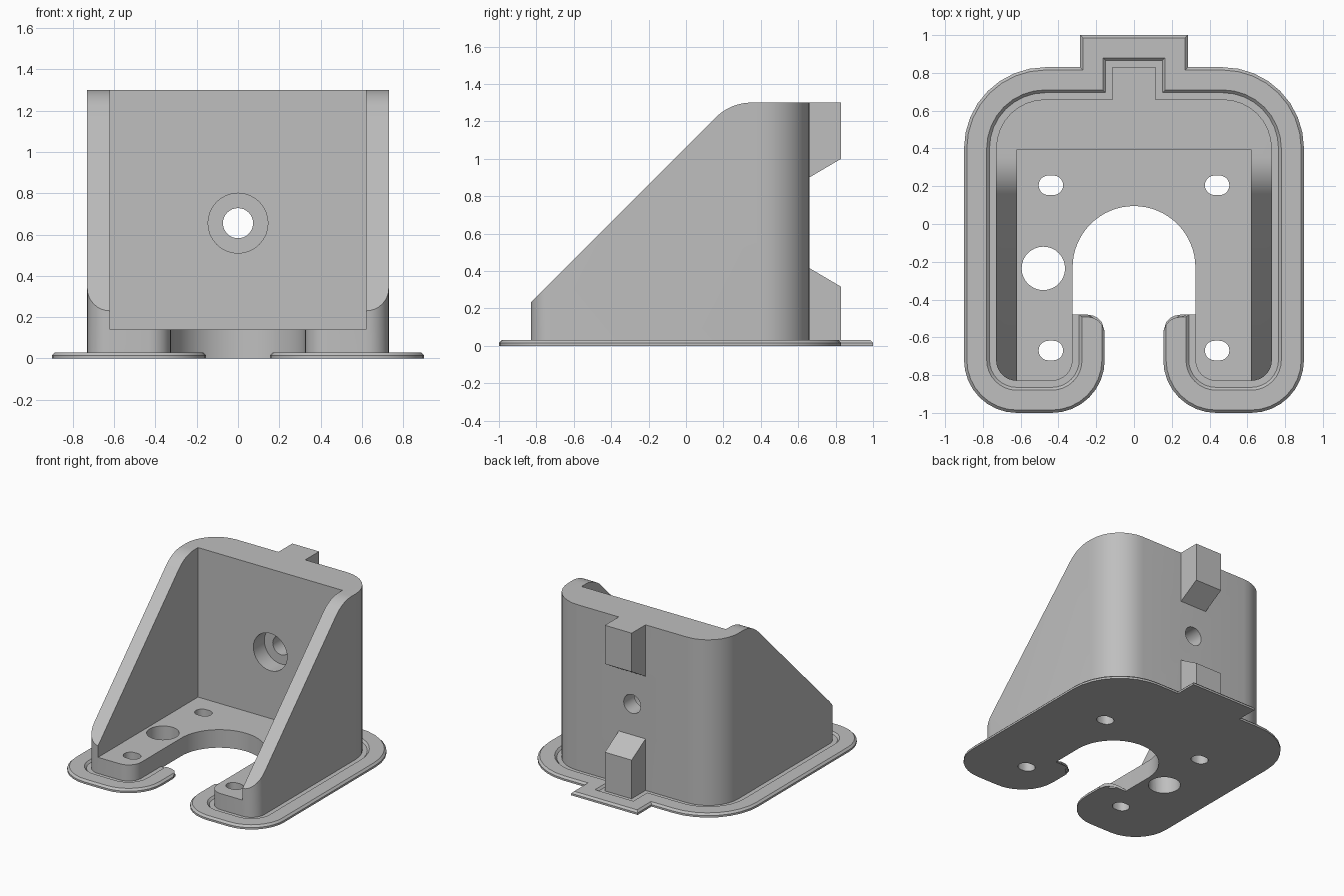
import bpy, bmesh
from math import sin, cos, pi, sqrt, radians
from mathutils import Vector

if "Cube" in bpy.data.objects:
    bpy.data.objects.remove(bpy.data.objects["Cube"])

HALF_W, FRONT, BACK, TOP = 0.73, -0.83, 0.66, 1.30
NOTCH_R, NOTCH_Y = 0.325, -0.23
KEY_HALF, KEY_BACK = 0.115, 0.83
FLOOR = 0.14

grey = bpy.data.materials.new("light grey plastic")
grey.use_nodes = True
colour = (0.52, 0.52, 0.52, 1)
grey.diffuse_color = colour
grey.node_tree.nodes["Principled BSDF"].inputs["Base Color"].default_value = colour


def finish(name, bm):
    bmesh.ops.recalc_face_normals(bm, faces=bm.faces)
    mesh = bpy.data.meshes.new(name)
    bm.to_mesh(mesh)
    bm.free()
    mesh.materials.append(grey)
    ob = bpy.data.objects.new(name, mesh)
    bpy.context.collection.objects.link(ob)
    return ob


def prism(name, points, offset):
    """Extrude a closed loop of 3D points along an offset."""
    bm = bmesh.new()
    face = bm.faces.new([bm.verts.new(p) for p in points])
    new = bmesh.ops.extrude_face_region(bm, geom=[face])["geom"]
    bmesh.ops.translate(bm, vec=offset, verts=[v for v in new if isinstance(v, bmesh.types.BMVert)])
    return finish(name, bm)


def activate(ob):
    bpy.ops.object.select_all(action="DESELECT")
    ob.select_set(True)
    bpy.context.view_layer.objects.active = ob


def cut(target, cutter):
    mod = target.modifiers.new("cut", "BOOLEAN")
    mod.operation, mod.solver, mod.object = "DIFFERENCE", "EXACT", cutter
    activate(target)
    bpy.ops.object.modifier_apply(modifier=mod.name)
    bpy.data.objects.remove(cutter)


def arc(cx, cy, r, start, end, n):
    return [(cx + r * cos(start + (end - start) * i / n),
             cy + r * sin(start + (end - start) * i / n)) for i in range(n + 1)]


def outline(d=0, end_y=-0.48, key=True, n=8):
    """Open path round the right half then mirrored to the left, pushed out by d."""
    corners = [(-NOTCH_R, end_y, 0), (-NOTCH_R, FRONT, 0.11), (-HALF_W, FRONT, 0.11), (-HALF_W, BACK, 0.26)]
    if key:
        corners += [(-KEY_HALF, BACK, 0), (-KEY_HALF, KEY_BACK, 0)]
    corners += [(-x, y, r) for x, y, r in reversed(corners)]
    pts = [Vector(c[:2]) for c in corners]
    dirs = [(b - a).normalized() for a, b in zip(pts, pts[1:])]
    side = [Vector((-v.y, v.x)) for v in dirs]
    path = [pts[0] + side[0] * d]
    for i in range(1, len(pts) - 1):
        p, r = pts[i] + (side[i - 1] + side[i]) * d, corners[i][2]
        if r == 0:
            path.append(p)
            continue
        r += d
        centre = p - (side[i - 1] + side[i]) * r
        for k in range(n + 1):
            a = k / n * pi / 2
            path.append(centre + r * (side[i - 1] * cos(a) + side[i] * sin(a)))
    path.append(pts[-1] + side[-1] * d)
    return path


# Body: footprint with U notch, then slope, pocket and holes cut away
notch = arc(0, NOTCH_Y, NOTCH_R, 0, pi, 32)
footprint = [tuple(p) for p in outline(key=False)] + notch
body = prism("bracket_body", [(x, y, 0) for x, y in footprint], (0, 0, TOP))

bend = arc(0.35, TOP - 0.27, 0.27, pi / 2, pi * 3 / 4, 10)
slope = [(0.35, 2)] + bend + [(-1.2, -1.2 + 1.06), (-1.2, 2)]
cut(body, prism("slope_cutter", [(-1, y, z) for y, z in slope], (2, 0, 0)))

pocket = [(-0.62, -1), (0.62, -1), (0.62, 0.395), (-0.62, 0.395)]
cut(body, prism("pocket_cutter", [(x, y, FLOOR) for x, y in pocket], (0, 0, 2)))

for x in (-0.44, 0.44):
    for y in (-0.67, 0.205):
        slot = arc(x + 0.013, y, 0.052, -pi / 2, pi / 2, 10) + arc(x - 0.013, y, 0.052, pi / 2, pi * 1.5, 10)
        cut(body, prism("slot_cutter", [(u, v, -0.1) for u, v in slot], (0, 0, 0.5)))

cable = arc(-0.48, -0.235, 0.115, 0, 2 * pi, 32)[:-1]
cut(body, prism("cable_hole_cutter", [(u, v, -0.1) for u, v in cable], (0, 0, 0.5)))

for radius, end in ((0.145, 0.53), (0.073, 0.9)):
    ring = arc(0, 0.655, radius, 0, 2 * pi, 32)[:-1]
    cut(body, prism("screw_hole_cutter", [(u, 0.3, v) for u, v in ring], (0, end - 0.3, 0)))

# Alignment keys on the back
for name, key in (("upper_key", [(BACK, 0.90), (KEY_BACK, 1.0), (KEY_BACK, TOP), (BACK, TOP)]),
                  ("lower_key", [(BACK, 0), (KEY_BACK, 0), (KEY_BACK, 0.315), (BACK, 0.415)])):
    prism(name, [(-KEY_HALF, y, z) for y, z in key], (2 * KEY_HALF, 0, 0))

# Base flange: section swept round the footprint, with a groove beside the body
RIM, ROUND = 0.17, 0.09
section = [(0, 0), (0, 0.015), (0.035, 0.015), (0.05, 0.03), (0.08, 0.03), (0.11, 0.03), (0.135, 0.03),
           (0.155, 0.03), (RIM, 0.015), (RIM, 0), (0.155, 0), (0.135, 0), (0.11, 0), (0.08, 0)]
bm = bmesh.new()
rows = []
for d, z in section:
    over = max(0, d - (RIM - ROUND))
    end_y = -0.48 - (ROUND - sqrt(max(0, ROUND ** 2 - over ** 2)))
    if z == 0.03:
        end_y -= 0.012
    rows.append([bm.verts.new((p.x, p.y, z)) for p in outline(d, end_y)])
for a, b in zip(rows, rows[1:] + rows[:1]):
    for i in range(len(a) - 1):
        bm.faces.new((a[i], a[i + 1], b[i + 1], b[i]))
for end in (0, -1):
    bm.faces.new([row[end] for row in rows])
flange = finish("base_flange", bm)

for ob in (body, flange):
    activate(ob)
    bpy.ops.object.shade_smooth_by_angle(angle=radians(25))
